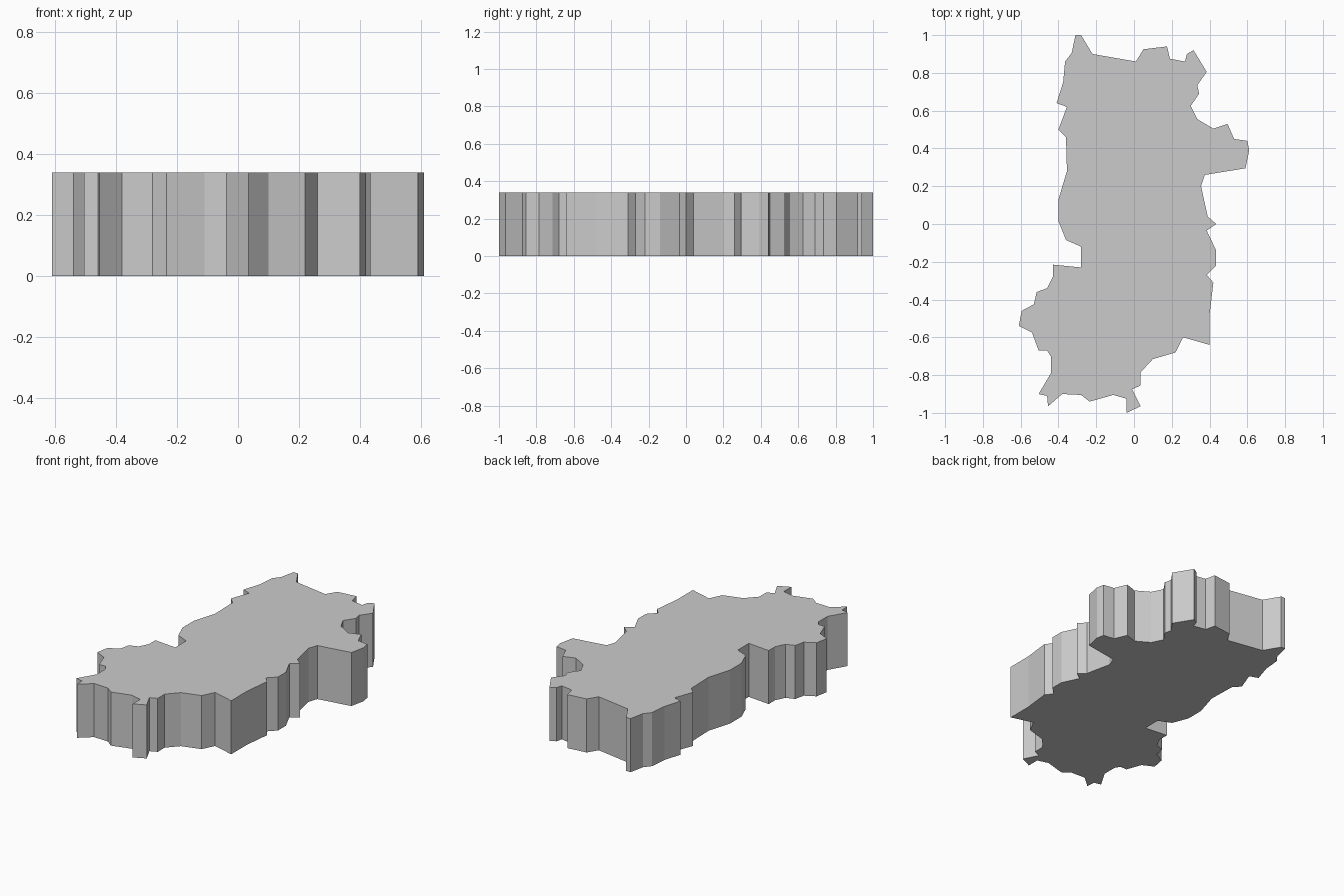
import bpy, bmesh

HEIGHT = 0.34

# Outline of the slab, clockwise from the top-left peak
OUTLINE = [
    # north edge
    (-0.31, 1), (-0.28, 1), (-0.22, 0.90), (0.01, 0.86), (0.05, 0.925),
    (0.175, 0.94), (0.19, 0.875), (0.27, 0.86), (0.28, 0.90), (0.315, 0.92),
    # east edge
    (0.385, 0.805), (0.335, 0.735), (0.345, 0.69), (0.30, 0.625), (0.335, 0.555),
    (0.42, 0.505), (0.495, 0.53), (0.53, 0.45), (0.60, 0.44), (0.61, 0.39),
    (0.59, 0.295), (0.375, 0.26), (0.355, 0.20), (0.39, 0.04), (0.435, 0),
    (0.385, -0.035), (0.435, -0.14), (0.435, -0.22), (0.385, -0.27),
    (0.42, -0.31), (0.40, -0.48), (0.40, -0.64),
    # south edge
    (0.26, -0.60), (0.22, -0.68), (0.10, -0.715), (0.035, -0.785),
    (0.035, -0.855), (-0.01, -0.875), (0.035, -0.965), (-0.04, -1),
    (-0.04, -0.925), (-0.11, -0.905), (-0.235, -0.94), (-0.28, -0.905),
    (-0.38, -0.90), (-0.455, -0.965), (-0.46, -0.91), (-0.505, -0.90),
    # west edge
    (-0.44, -0.79), (-0.44, -0.70), (-0.46, -0.67), (-0.505, -0.67),
    (-0.54, -0.575), (-0.61, -0.54), (-0.595, -0.46), (-0.53, -0.425),
    (-0.515, -0.36), (-0.46, -0.34), (-0.43, -0.28), (-0.43, -0.215),
    (-0.28, -0.23), (-0.28, -0.12), (-0.36, -0.085), (-0.40, 0.015),
    (-0.40, 0.13), (-0.355, 0.28), (-0.36, 0.46), (-0.40, 0.50),
    (-0.355, 0.62), (-0.41, 0.64), (-0.375, 0.75), (-0.365, 0.86), (-0.33, 0.905),
]

# Raise the outline into a solid slab
bm = bmesh.new()
base = bm.faces.new([bm.verts.new((x, y, 0)) for x, y in OUTLINE])
raised = bmesh.ops.extrude_face_region(bm, geom=[base], use_keep_orig=True)
top_verts = [v for v in raised["geom"] if isinstance(v, bmesh.types.BMVert)]
bmesh.ops.translate(bm, verts=top_verts, vec=(0, 0, HEIGHT))
bmesh.ops.recalc_face_normals(bm, faces=bm.faces)

mesh = bpy.data.meshes.new("region_slab")
bm.to_mesh(mesh)
bm.free()
slab = bpy.data.objects.new("region_slab", mesh)
bpy.context.collection.objects.link(slab)
